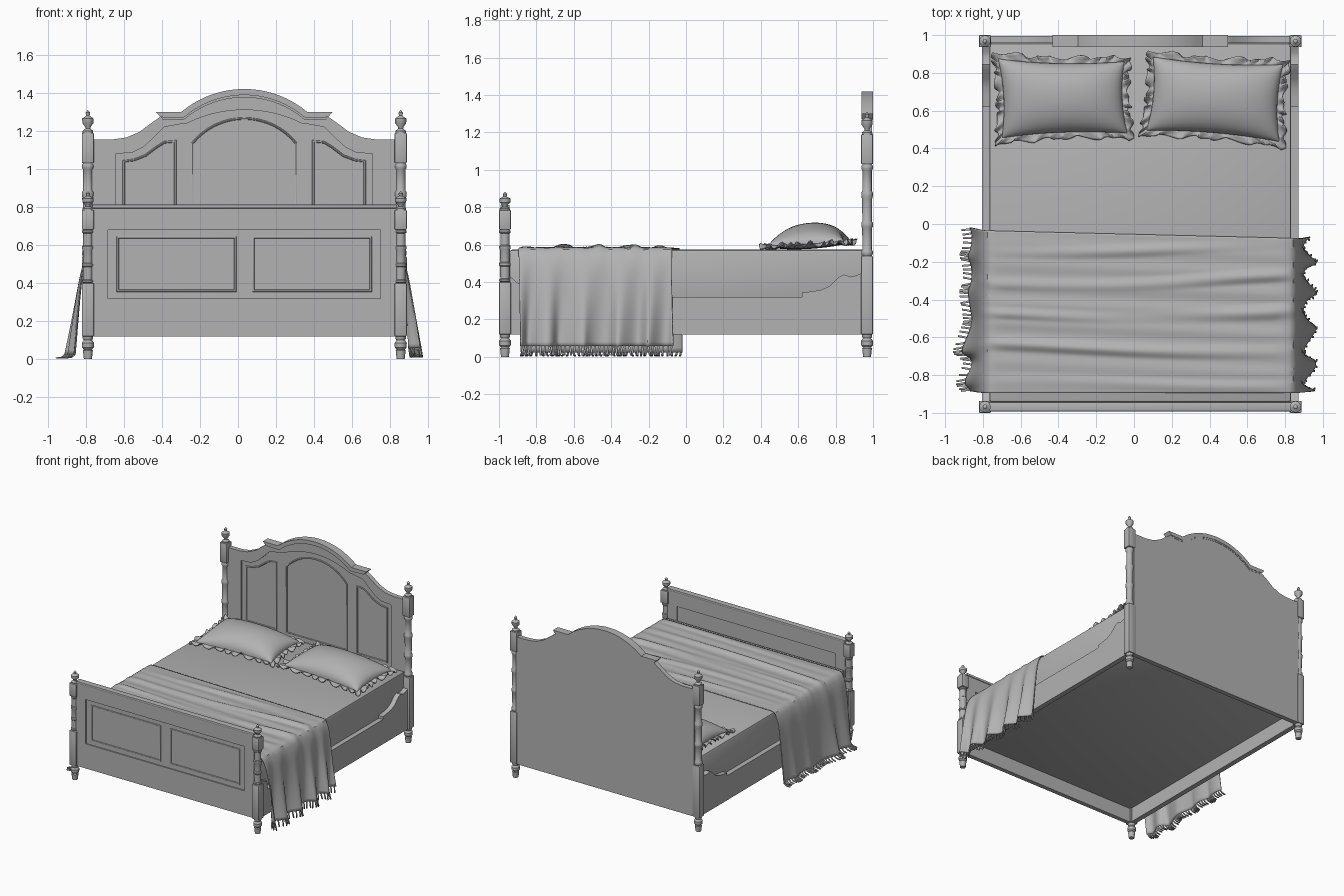
import bpy, bmesh, random
from math import sin, cos, pi, sqrt, exp, radians
from mathutils import Vector

if "Cube" in bpy.data.objects:
    bpy.data.objects.remove(bpy.data.objects["Cube"])

random.seed(4)
C = 0.033            # bed frame centre line in x


def grid(name, nu, nv, fn, thick=0.0, wrap=False):
    """Mesh from fn(a, b), a and b in 0..1; wrap closes the a direction."""
    bm = bmesh.new()
    rows = [[bm.verts.new(fn(i / nu, j / nv)) for j in range(nv + 1)]
            for i in range(nu if wrap else nu + 1)]
    for i in range(nu):
        p, q = rows[i], rows[(i + 1) % len(rows)]
        for j in range(nv):
            bm.faces.new((p[j], q[j], q[j + 1], p[j + 1]))
    return finish(name, bm, thick)


def finish(name, bm, thick=0.0):
    bmesh.ops.remove_doubles(bm, verts=bm.verts, dist=1e-5)
    bmesh.ops.recalc_face_normals(bm, faces=bm.faces)
    me = bpy.data.meshes.new(name)
    bm.to_mesh(me)
    bm.free()
    ob = bpy.data.objects.new(name, me)
    bpy.context.collection.objects.link(ob)
    if thick:
        m = ob.modifiers.new("thickness", 'SOLIDIFY')
        m.thickness, m.offset = thick, 0
    return ob


def box(name, x0, x1, y0, y1, z0, z1, bevel=0.004):
    bm = bmesh.new()
    bmesh.ops.create_cube(bm, size=1)
    for v in bm.verts:
        v.co = Vector(((x0 + x1) / 2 + v.co.x * (x1 - x0),
                       (y0 + y1) / 2 + v.co.y * (y1 - y0),
                       (z0 + z1) / 2 + v.co.z * (z1 - z0)))
    bmesh.ops.bevel(bm, geom=bm.edges[:], offset=bevel, segments=2,
                    profile=0.5, affect='EDGES')
    return finish(name, bm)


def outline(name, loops, lo, hi, side=False, tube=0.0):
    """Extruded flat outline (later loops are holes), or a tube along it."""
    cu = bpy.data.curves.new(name, 'CURVE')
    cu.dimensions = '2D'
    if tube:
        cu.fill_mode, cu.bevel_depth, cu.bevel_resolution = 'NONE', tube, 2
    else:
        cu.fill_mode, cu.extrude = 'BOTH', (hi - lo) / 2
    for pts in loops:
        sp = cu.splines.new('POLY')
        sp.points.add(len(pts) - 1)
        for p, (a, b) in zip(sp.points, pts):
            p.co = (a, b, 0, 1)
        sp.use_cyclic_u = True
    tmp = bpy.data.objects.new("tmp", cu)
    bpy.context.collection.objects.link(tmp)
    me = bpy.data.meshes.new_from_object(
        tmp.evaluated_get(bpy.context.evaluated_depsgraph_get()))
    bpy.data.objects.remove(tmp)
    mid = (lo + hi) / 2
    for v in me.vertices:
        a, b, c = v.co
        v.co = (mid + c, a, b) if side else (C + a, mid - c, b)
    ob = bpy.data.objects.new(name, me)
    bpy.context.collection.objects.link(ob)
    return ob


def lathe(name, x, y, prof):
    n = len(prof) - 1
    return grid(name, 20, n, lambda a, b: (
        x + prof[round(b * n)][0] * cos(2 * pi * a),
        y + prof[round(b * n)][0] * sin(2 * pi * a), prof[round(b * n)][1]), wrap=True)


def arc(half, z0, z1, n=12):
    """Right half of a circular arch, from its springing to the crown."""
    h = z1 - z0
    r = (half * half + h * h) / (2 * h)
    return [(half * (1 - i / n), z1 - r + sqrt(r * r - (half * (1 - i / n)) ** 2))
            for i in range(n + 1)]


def mirror(half):
    return half + [(-d, z) for d, z in reversed(half) if d > 1e-6]


# posts: turned foot, block, turned shaft, block, urn finial
FOOT = [(0, 0), (.021, 0), (.026, .045), (.022, .052), (.031, .062), (.032, .085), (.022, .1), (.027, .108), (.027, .125)]
SHAFT = [(.025, 0), (.031, .02), (.031, .05), (.025, .07), (.026, .3), (.031, .32), (.031, .36), (.025, .38),
         (.027, .62), (.031, .65), (.031, .69), (.025, .71), (.025, .93), (.031, .95), (.031, .98), (.025, 1)]
URN = [(.028, 0), (.028, .08), (.013, .18), (.014, .25), (.029, .42), (.03, .62), (.016, .7), (.009, .75), (.012, .88), (0, 1)]
for pname, y, zs in (("head", 0.968, (0.54, 1.03, 1.19, 1.31)),
                     ("foot", -0.968, (0.40, 0.68, 0.785, 0.883))):
    for sname, s in (("left", -1), ("right", 1)):
        x, n, w = C + s * 0.822, f"{pname}_{sname}_post", 0.032
        a, b, c, d = zs
        lathe(n + "_foot", x, y, FOOT)
        box(n + "_lower_block", x - w, x + w, y - w, y + w, 0.12, a, 0.006)
        lathe(n + "_shaft", x, y, [(r, a + t * (b - a)) for r, t in SHAFT])
        box(n + "_upper_block", x - w, x + w, y - w, y + w, b, c, 0.006)
        lathe(n + "_finial", x, y, [(r, c + t * (d - c)) for r, t in URN])

# headboard: shaped frame with recess, back plate, crown and panel mouldings
shoulder = [(.80, .12), (.80, 1.155), (.69, 1.155), (.62, 1.165), (.55, 1.195), (.49, 1.24), (.44, 1.275)]
recess = [(.675, .45), (.675, 1.08), (.59, 1.085), (.53, 1.115), (.47, 1.17), (.42, 1.22), (.34, 1.235)]
outline("headboard_frame", [mirror(shoulder + arc(.33, 1.285, 1.41)),
                            mirror(recess + arc(.30, 1.24, 1.31))], .957, .975)
outline("headboard_back", [mirror(shoulder + arc(.33, 1.285, 1.41))], .967, .995)
for n, d, y in (("crown", 0, .937), ("crown_lower_step", .012, .949)):
    top = mirror([(.465 - d, 1.30 - d), (.335, 1.30 - d)] + arc(.33, 1.30 - d, 1.42 - d))
    low = mirror([(.44 - d, 1.272 - d), (.325, 1.268 - d)] + arc(.315, 1.272 - d, 1.388 - d))
    outline(n, [top + low[::-1]], y, 1.0 - d / 4)
side_panel = [(.633, .6), (.633, 1.04), (.58, 1.047), (.52, 1.07), (.46, 1.115), (.42, 1.14), (.363, 1.145), (.363, .6)]
centre_panel = mirror([(.272, .6)] + arc(.272, 1.135, 1.265))
for n, p in (("left", [(-d, z) for d, z in side_panel]), ("centre", centre_panel), ("right", side_panel)):
    outline(f"headboard_{n}_moulding", [p], .965, .965, tube=.006)


# footboard: frame with recess on both faces, thin centre plate, cap
def rect(d0, d1, z0, z1):
    return [(d0, z0), (d1, z0), (d1, z1), (d0, z1)]


outline("footboard_frame", [rect(-.80, .80, .12, .80), rect(-.715, .715, .32, .68)], -.985, -.95)
outline("footboard_plate", [rect(-.72, .72, .315, .685)], -.976, -.959)
box("footboard_cap", C - .80, C + .80, -.992, -.943, .793, .812)
for n, s in (("left", -1), ("right", 1)):
    outline(f"footboard_{n}_moulding", [rect(s * .048, s * .665, .36, .64)], -.977, -.977, tube=.006)

# side rails with a scrolled bracket at each end, and the base under the mattress
rail = [(.94, .12), (.94, .45), (.91, .435), (.88, .428), (.845, .44), (.815, .425), (.77, .38), (.72, .357), (.67, .35), (.62, .343), (.62, .32)]
tail = [(-.86, .32), (-.87, .39), (-.90, .395), (-.94, .43), (-.94, .12)]
for n, s in (("left", -1), ("right", 1)):
    x0, x1 = sorted((C + s * .797, C + s * .838))
    outline(f"{n}_side_rail", [rail + tail], x0, x1, side=True)
box("bed_base", C - .799, C + .799, -.955, .969, .235, .27)
box("mattress", C - .799, C + .799, -.945, .958, .26, .573, .015)


# throw blanket: rippled top and two flaring, folded drops
def blanket(s, v):
    g = 1 if s > 0 else -1
    back = -0.055 - 0.025 * max(-1, min(1, s))
    y = -0.895 + v * (back + 0.895)
    fold = (max(0, sin(2 * pi * (4.2 * v + .5 * v * v) - .7 * s + .9 * sin(2.2 * s + 3 * v))) ** 2
            * (.012 + .007 * sin(3 * s + 9 * v)) + .003 * sin(2 * pi * 8 * v + 1.6 * s) + .003) * sin(pi * v) ** .5
    if abs(s) <= .8:
        y -= .012 * s * sin(2 * pi * v)
        ease = min(1, (.8 - abs(s)) / .08)
        return Vector((C + s, y, .580 + fold * (.4 + .6 * ease)))
    t = (abs(s) - .8) / .55
    rip = .5 + .5 * sin(2 * pi * (4.6 if g > 0 else 4) * v + 1.2 * g + .9 * t + .8 * sin(7 * v))
    amp = .065 if g > 0 else .02 + .055 * exp(-((v - .2) / .12) ** 2)
    x = .80 + .044 * (1 - exp(-t * 9)) + (.02 if g > 0 else .045) * t + amp * rip * t ** 1.2
    y += .012 * t * sin(2 * pi * 5 * v + 2)
    return Vector((C + g * x, y, .580 + .4 * fold * (1 - t) - (.522 if g > 0 else .555) * t))


grid("throw_blanket", 110, 90, lambda a, b: blanket((a * 2 - 1) * 1.35, b), .006)

# blanket fringe
for n, g in (("left", -1), ("right", 1)):
    bm = bmesh.new()
    for i in range(46):
        p = blanket(g * 1.35, (i + .5) / 46)
        sway = random.uniform(-.012, .012)
        steps = (((0, 0), (.018, -.015), (.048, -.019)) if g < 0
                 else ((0, 0), (.004, -.025), (.008, -.05)))
        pairs = []
        for k, (dx, dz) in enumerate(steps):
            q = p + Vector((g * dx, sway * k / 2, dz))
            q.z = max(q.z, .004)
            pairs.append([bm.verts.new(q + Vector((0, e, 0))) for e in (-.005, .005)])
        for u, w in zip(pairs, pairs[1:]):
            bm.faces.new((u[0], u[1], w[1], w[0]))
    finish(f"{n}_fringe", bm, .006)


# pillows: puffed cushion with a gathered ruffle
def pillow(name, c):
    c = [Vector(p) for p in c]          # front left, front right, back right, back left

    def flat(u, v):
        a, b = (u + 1) / 2, (v + 1) / 2
        return (c[0] * (1 - a) + c[1] * a) * (1 - b) + (c[3] * (1 - a) + c[2] * a) * b

    def body(h):
        def fn(a, b):
            u, v = sin(pi * (a - .5)), sin(pi * (b - .5))
            q = flat(u * (1 - .06 * (1 - v * v)), v * (1 - .09 * (1 - u * u)))
            puff = max(0, (1 - u * u) * (1 - v * v)) ** .43
            return (q.x, q.y, .602 + .012 * v + h * puff)
        return fn

    def ruffle(a, r):
        k = int(a * 4) % 4
        f = (a * 4 % 1) * 2 - 1
        u, v = ((f, -1), (1, f), (-f, 1), (-1, -f))[k]
        wave = 2 * pi * 34 * a + 1.5 * sin(2 * pi * 9 * a)
        grow = r * (1 + .2 * sin(wave * .5 + 1))
        pu, pv = 1 - .06 * (1 - v * v), 1 - .09 * (1 - u * u)
        q = flat(u * (pu - .01 + .115 * grow), v * (pv - .02 + .18 * grow))
        z = .602 + .012 * v + r * (.015 * sin(wave) + .004 * sin(wave * .41))
        q += Vector((cos(wave), sin(wave * .8))) * .006 * r
        return (q.x, q.y, max(z, .577))

    grid(name + "_top", 32, 28, body(.115))
    grid(name + "_underside", 32, 28, body(-.024))
    grid(name + "_ruffle", 352, 4, ruffle, .004, wrap=True)


pillow("left_pillow", [(-.70, .455), (-.035, .48), (-.05, .86), (-.72, .875)])
pillow("right_pillow", [(.065, .495), (.77, .435), (.79, .845), (.10, .885)])

# smooth curved parts, keep hard edges; one mid grey for everything
bpy.ops.object.select_all(action='SELECT')
bpy.context.view_layer.objects.active = bpy.data.objects["mattress"]
bpy.ops.object.shade_smooth_by_angle(angle=radians(35))
grey = bpy.data.materials.new("mid_grey")
grey.diffuse_color = (.45, .45, .45, 1)
grey.use_nodes = True
grey.node_tree.nodes["Principled BSDF"].inputs["Base Color"].default_value = grey.diffuse_color
for ob in bpy.context.selected_objects:
    ob.data.materials.clear()
    ob.data.materials.append(grey)
